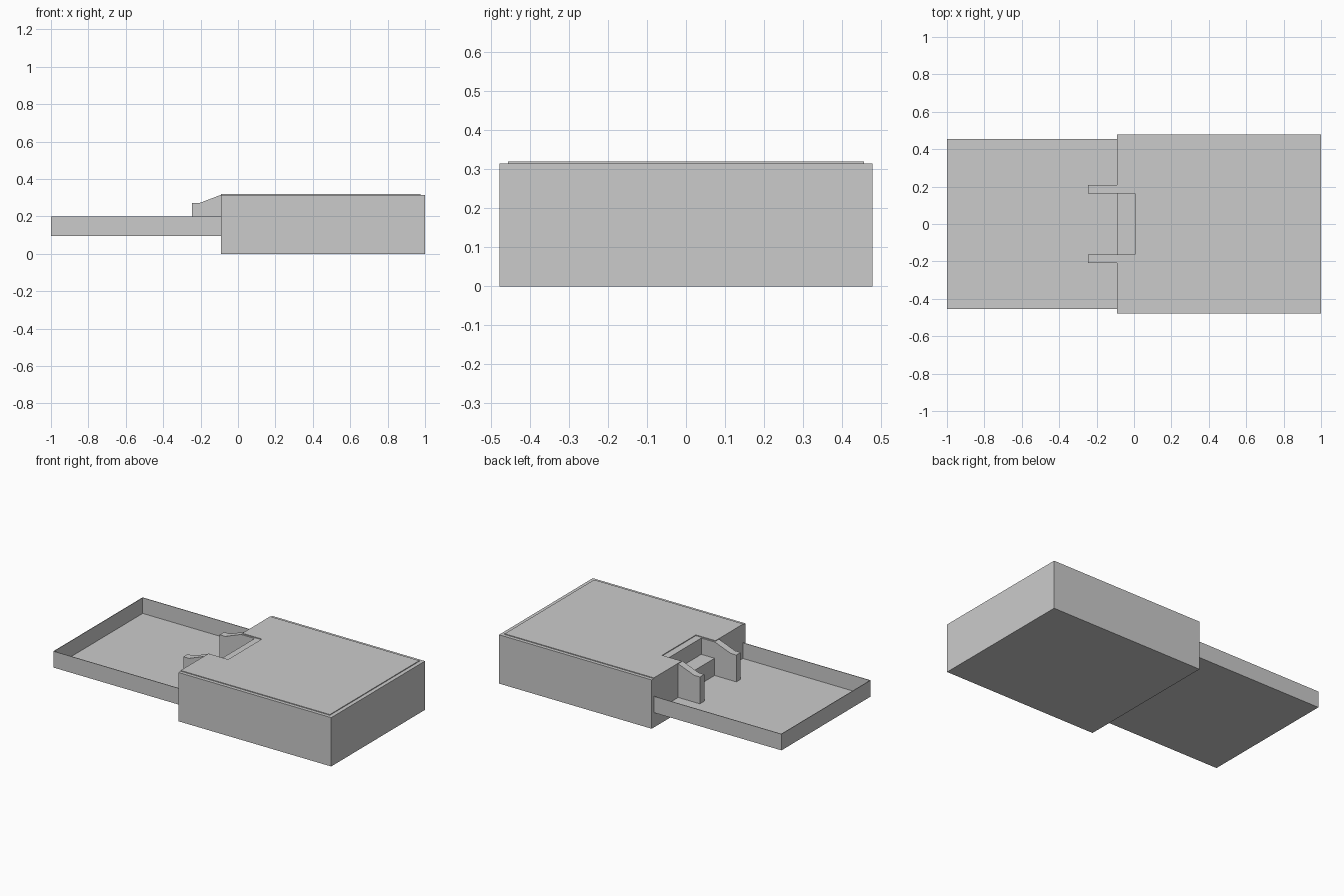
import bpy
import bmesh
from mathutils import Vector

if "Cube" in bpy.data.objects:
    bpy.data.objects.remove(bpy.data.objects["Cube"])


def add_object(name, bm):
    bmesh.ops.recalc_face_normals(bm, faces=bm.faces)
    mesh = bpy.data.meshes.new(name)
    bm.to_mesh(mesh)
    bm.free()
    obj = bpy.data.objects.new(name, mesh)
    bpy.context.collection.objects.link(obj)
    return obj


def prism(name, points, direction):
    """Extrude a flat outline along a direction."""
    bm = bmesh.new()
    face = bm.faces.new([bm.verts.new(p) for p in points])
    new = bmesh.ops.extrude_face_region(bm, geom=[face])["geom"]
    verts = [g for g in new if isinstance(g, bmesh.types.BMVert)]
    bmesh.ops.translate(bm, verts=verts, vec=Vector(direction))
    # extrusion keeps the starting face, so the prism is closed
    return add_object(name, bm)


def box(name, x0, x1, half_y, z0, z1):
    outline = [(x0, -half_y, z0), (x1, -half_y, z0), (x1, half_y, z0), (x0, half_y, z0)]
    return prism(name, outline, (0, 0, z1 - z0))


def cut(target, cutter):
    mod = target.modifiers.new("cut", "BOOLEAN")
    mod.operation = "DIFFERENCE"
    mod.solver = "EXACT"
    mod.object = cutter
    bpy.context.view_layer.objects.active = target
    bpy.ops.object.modifier_apply(modifier=mod.name)
    bpy.data.objects.remove(cutter, do_unlink=True)


FRONT = -0.09   # face where the tray meets the body
INNER = 0.163   # half width of the notch
OUTER = 0.208   # outer side of the guide fins
FLOOR = 0.095   # underside of the tray

# Main body with a stepped notch in its top
body = box("body", FRONT, 1.0, 0.478, 0.0, 0.315)
cut(body, box("notch_cutter", -0.3, 0.005, INNER, 0.21, 0.5))

# Thin raised lid, with a slightly larger notch
half = [(FRONT, 0.172), (FRONT, 0.456), (0.975, 0.456)]
outline = [(0.05, 0.172)] + half
outline += [(x, -y) for x, y in reversed(outline)]
prism("lid", [(x, y, 0.315) for x, y in outline], (0, 0, 0.005))

# Open tray with thin walls
tray = box("tray", -1.0, FRONT, 0.455, FLOOR, 0.20)
cut(tray, box("tray_cutter", -0.996, 0.2, 0.451, FLOOR + 0.004, 0.5))

# Two sloped guide fins beside the notch
profile = [(FRONT, FLOOR + 0.004), (FRONT, 0.316), (-0.205, 0.272),
           (-0.245, 0.272), (-0.245, FLOOR + 0.004)]
for side, label in ((-1, "front"), (1, "back")):
    prism("guide_fin_" + label, [(x, side * INNER, z) for x, z in profile],
          (0, side * (OUTER - INNER), 0))
